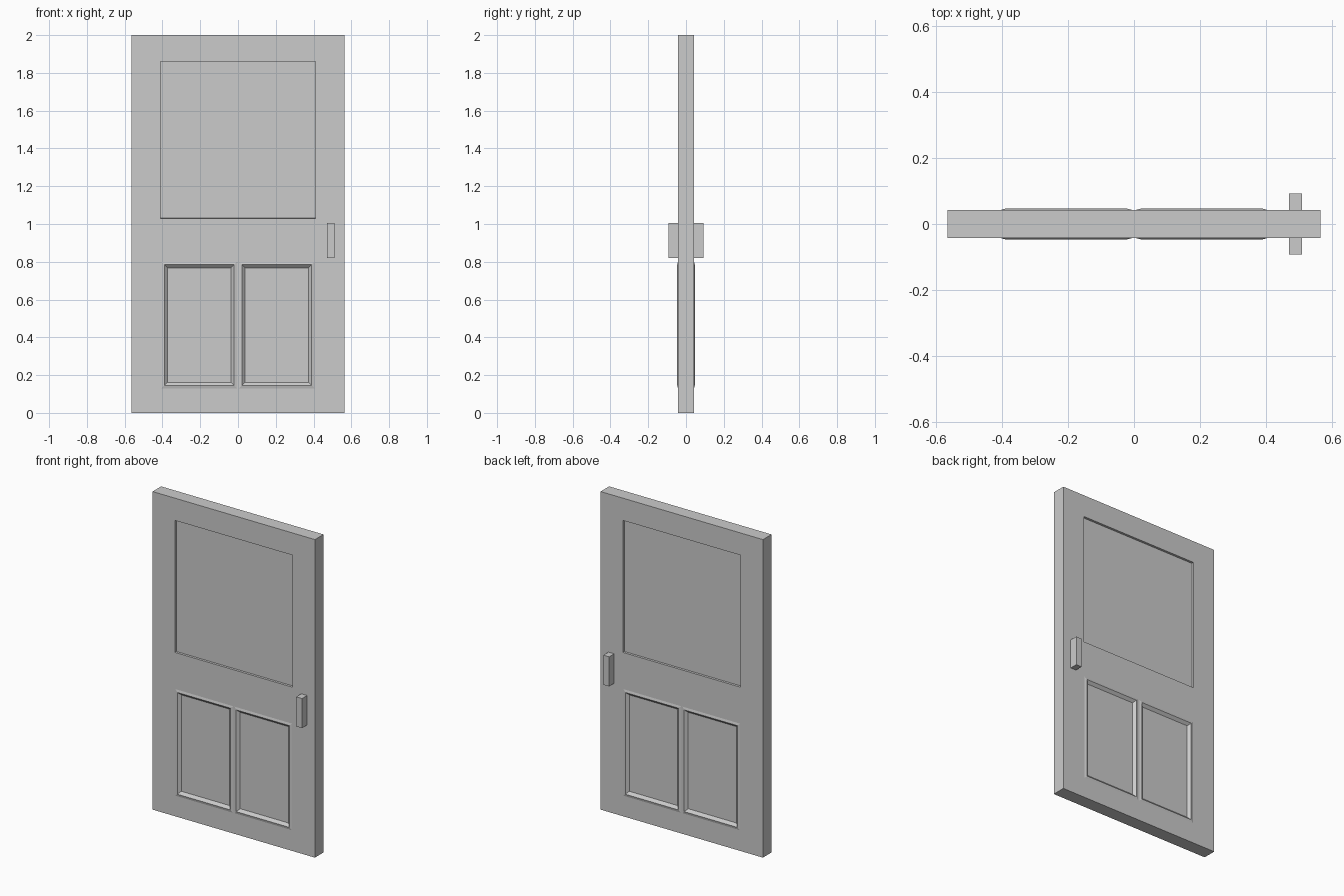
import bpy
import bmesh

cube = bpy.data.objects.get("Cube")
if cube:
    bpy.data.objects.remove(cube, do_unlink=True)

# Single grey paint
GREY = (0.6, 0.6, 0.6, 1.0)
paint = bpy.data.materials.new("grey_paint")
paint.use_nodes = True
paint.diffuse_color = GREY
paint.node_tree.nodes["Principled BSDF"].inputs["Base Color"].default_value = GREY

HALF_W, HALF_T, HEIGHT = 0.565, 0.0425, 2.0


def make_object(name, bm):
    """Turn a front half into an object mirrored to the back."""
    mesh = bpy.data.meshes.new(name)
    bm.to_mesh(mesh)
    bm.free()
    mesh.materials.append(paint)
    obj = bpy.data.objects.new(name, mesh)
    bpy.context.collection.objects.link(obj)
    mirror = obj.modifiers.new("back_side", 'MIRROR')
    mirror.use_axis = (False, True, False)
    return obj


def inset(bm, faces, width, depth):
    bmesh.ops.inset_region(bm, faces=faces, thickness=width, depth=depth,
                           use_boundary=True, use_even_offset=True)


# Front sheet of the door, split where the panels sit
xs = [-HALF_W, -0.41, -0.405, -0.005, 0.005, 0.405, 0.41, HALF_W]
zs = [0, 0.13, 0.80, 1.03, 1.86, HEIGHT]
bm = bmesh.new()
rows = [[bm.verts.new((x, -HALF_T, z)) for x in xs] for z in zs]
cells = {}
for r in range(len(zs) - 1):
    for c in range(len(xs) - 1):
        cells[c, r] = bm.faces.new((rows[r][c], rows[r][c + 1],
                                    rows[r + 1][c + 1], rows[r + 1][c]))

# Door edge, running back to the mirror plane
rim = [e for e in bm.edges if e.is_boundary]
new = bmesh.ops.extrude_edge_only(bm, edges=rim)["geom"]
for v in new:
    if isinstance(v, bmesh.types.BMVert):
        v.co.y = 0

# Large upper panel, sunk with square edges
inset(bm, [cells[c, 3] for c in range(1, 6)], 0.0005, -0.014)

# Two lower panels with a low raised lip and a sloped moulding
for c in (2, 4):
    inset(bm, [cells[c, 1]], 0.015, 0.004)
    inset(bm, [cells[c, 1]], 0.017, -0.016)

make_object("door_leaf", bm)

# Handle blocks on both faces
bm = bmesh.new()
bmesh.ops.create_cube(bm, size=1)
bmesh.ops.scale(bm, vec=(0.04, 0.05, 0.186), verts=bm.verts)
bmesh.ops.translate(bm, vec=(0.49, -HALF_T - 0.025, 0.912), verts=bm.verts)
make_object("handles", bm)
